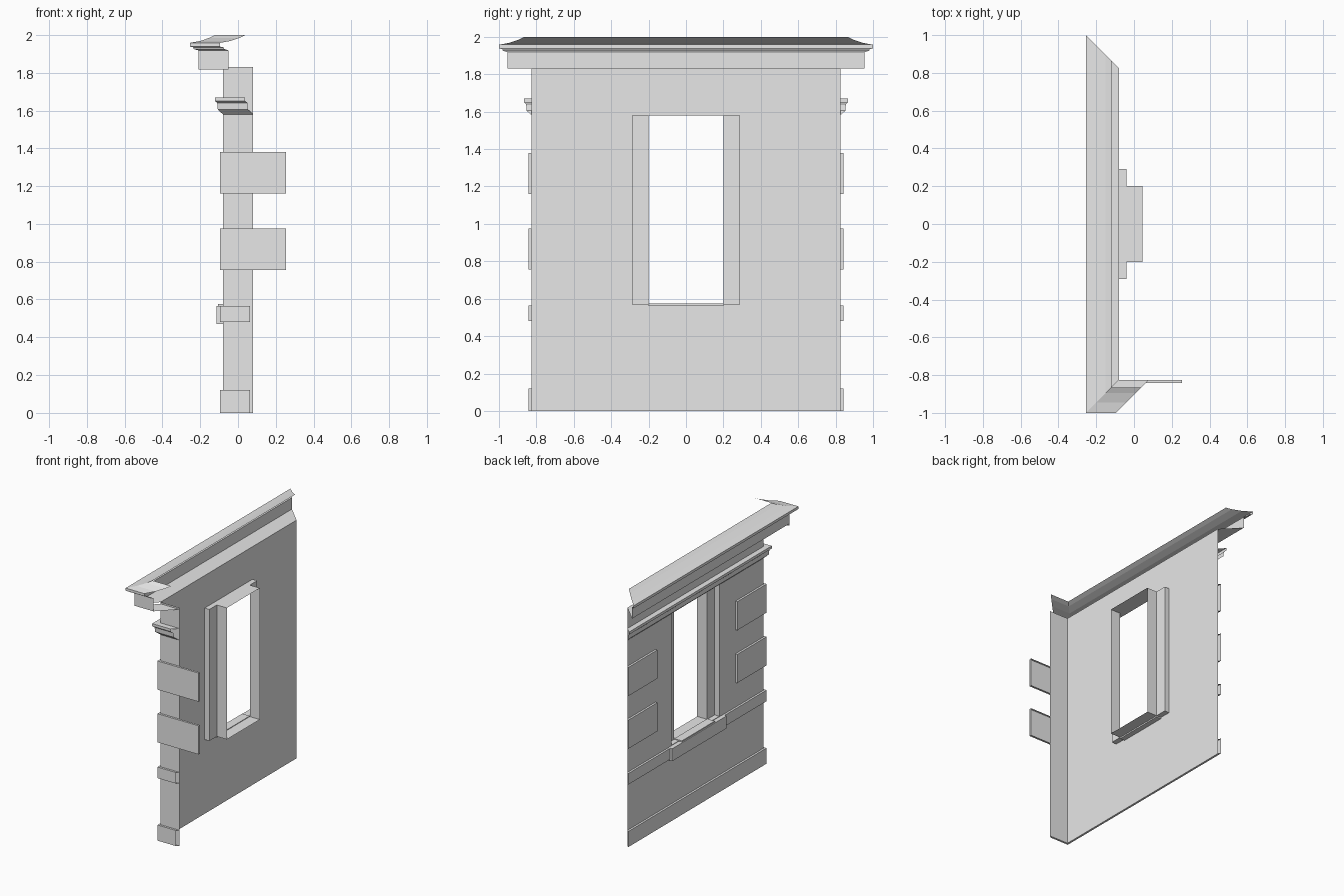
import bpy, bmesh

old = bpy.data.objects.get("Cube")
if old:
    bpy.data.objects.remove(old)

stone = bpy.data.materials.new("plain_grey")
stone.use_nodes = True
GREY = (0.8, 0.8, 0.8, 1)
stone.diffuse_color = GREY
stone.node_tree.nodes["Principled BSDF"].inputs["Base Color"].default_value = GREY

WX, HY, END = -0.08, 0.825, 0.08      # facade plane, half length, return end


def finish(name, bm, smooth=False):
    bmesh.ops.remove_doubles(bm, verts=bm.verts, dist=0.0001)
    bmesh.ops.dissolve_degenerate(bm, edges=bm.edges, dist=0.0001)
    mesh = bpy.data.meshes.new(name)
    bm.to_mesh(mesh)
    bm.free()
    mesh.materials.append(stone)
    ob = bpy.data.objects.new(name, mesh)
    bpy.context.collection.objects.link(ob)
    return ob


def sweep(name, path, profile, cap_start=False, cap_end=False):
    """Sweep (offset, height) points along stations (x, y, outward x, outward y)."""
    bm = bmesh.new()
    rows = [[bm.verts.new((x + ox * d, y + oy * d, z)) for d, z in profile]
            for x, y, ox, oy in path]
    for a, b in zip(rows, rows[1:]):
        for i in range(len(profile) - 1):
            bm.faces.new((a[i], b[i], b[i + 1], a[i + 1]))
    if cap_start:
        bm.faces.new(rows[0])
    if cap_end:
        bm.faces.new(rows[-1][::-1])
    return finish(name, bm)


def box(name, x0, x1, y0, y1, z0, z1):
    bm = bmesh.new()
    bmesh.ops.create_cube(bm, size=1)
    for v in bm.verts:
        v.co = (x1 if v.co.x > 0 else x0, y1 if v.co.y > 0 else y0,
                z1 if v.co.z > 0 else z0)
    return finish(name, bm)


def band(z0, z1, d):
    return [(0, z0), (d, z0), (d, z1), (0, z1)]


# Mitred stations: far end, outer corner, return end
far = (WX, HY, -1, 1)
corner = (WX, -HY, -1, -1)
back = (END, -HY, -1, -1)
run = [far, corner, back]

# Facade shell with window opening, and return wall
OY, IY, Z0, Z1, TOP = 0.29, 0.2, 0.57, 1.58, 1.83
bm = bmesh.new()
ys, zs = [HY, OY, -OY, -HY], [0, Z0, Z1, TOP]
grid = [[bm.verts.new((WX, y, z)) for z in zs] for y in ys]
for i in range(3):
    for j in range(3):
        if (i, j) != (1, 1):
            bm.faces.new((grid[i][j], grid[i + 1][j], grid[i + 1][j + 1], grid[i][j + 1]))
finish("facade_wall", bm)
sweep("return_wall", [corner, back], [(0, 0), (0, TOP)])

# Stepped window reveal
bm = bmesh.new()
plan = [(WX, OY), (-0.04, OY), (-0.04, IY), (0.045, IY)]
plan += [(x, -y) for x, y in reversed(plan)]
low, high = [[bm.verts.new((x, y, z)) for x, y in plan] for z in (Z0, Z1)]
for i in (0, 1, 2, 4, 5, 6):
    bm.faces.new((low[i], high[i], high[i + 1], low[i + 1]))
bm.faces.new(low[::-1])
bm.faces.new(high)
finish("window_reveal", bm)

# Window sill with raised tongue
box("window_sill", -0.113, WX, -0.33, 0.33, 0.47, 0.566)
box("sill_tongue", -0.105, -0.04, -IY, IY, 0.56, 0.575)

# Horizontal bands
sweep("plinth_band", run, band(0, 0.12, 0.016))
sweep("sill_band", run, band(0.48, 0.565, 0.016))
sweep("string_course", run, [(0, 1.58), (0.027, 1.605), (0.03, 1.64),
                             (0.042, 1.65), (0.042, 1.67), (0, 1.67)])

# Corner blocks
QL = 0.34
for n, z in enumerate((0.755, 1.16)):
    block = band(z, z + 0.22, 0.016)
    sweep(f"corner_block_{n}", [(WX, -HY + QL, -1, 0), corner, (WX + QL - 0.005, -HY, 0, -1)],
          block, True, True)
    sweep(f"end_block_{n}", [far, (WX, HY - QL, -1, 0)], block, False, True)

# Cornice, with the return soffit slightly lower
crown = [(0.13, 1.918), (0.155, 1.926), (0.155, 1.934), (0.175, 1.938),
         (0.175, 1.958), (0.12, 1.968), (0.07, 1.985), (0.04, 2.0)]
sweep("facade_cornice", [far, corner], [(0, 1.83), (0.13, 1.83)] + crown)
sweep("return_cornice", [corner, back], [(0, 1.817), (0.13, 1.817)] + crown)
